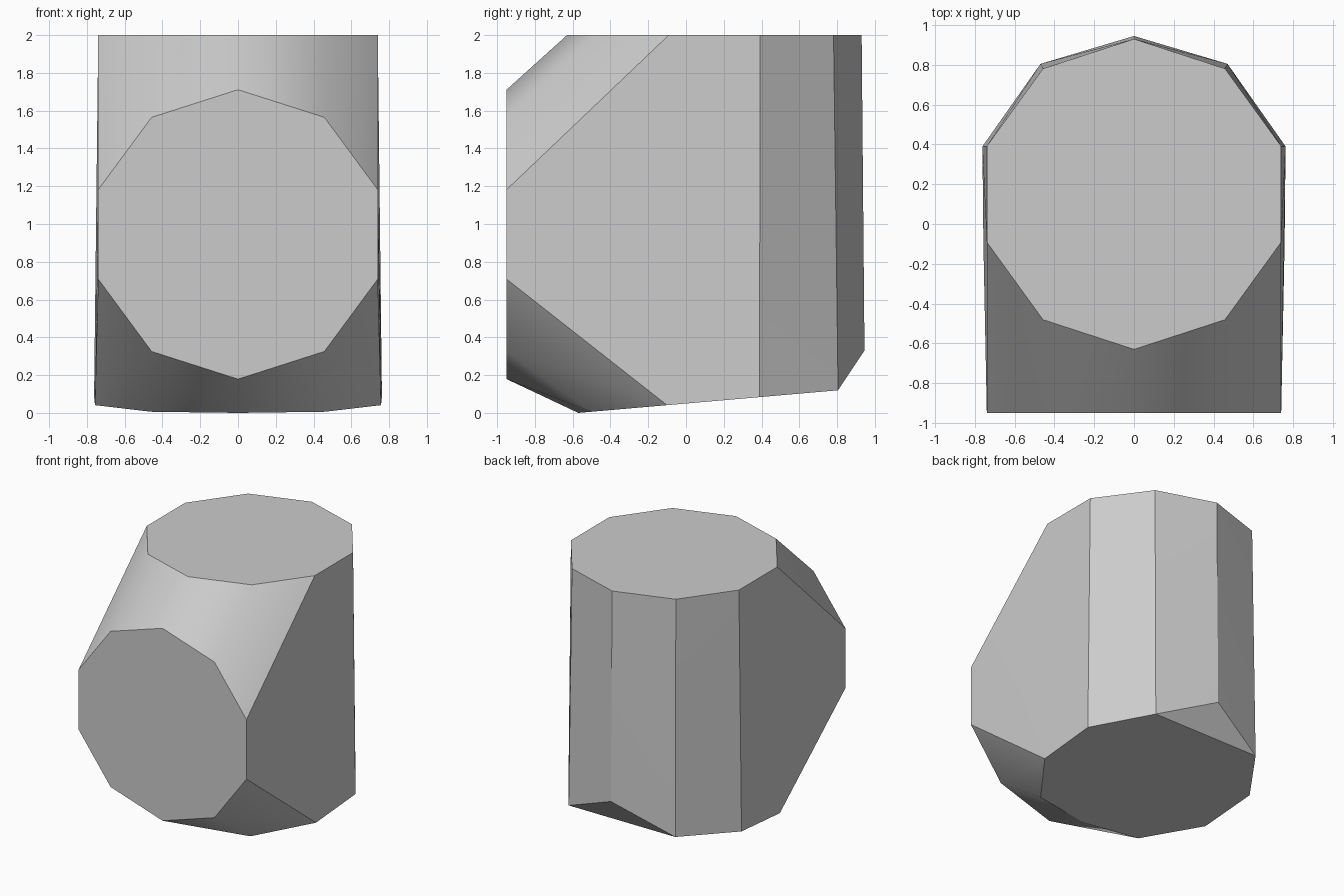
import bpy, bmesh
from math import sin, cos, pi, radians

if "Cube" in bpy.data.objects:
    bpy.data.objects.remove(bpy.data.objects["Cube"], do_unlink=True)

SIDES = 10


def ring(center, radius_x, radius):
    """Ten-sided ring with a corner pointing up, as (x, height) pairs."""
    return [(radius_x * sin(2 * pi * i / SIDES), center + radius * cos(2 * pi * i / SIDES))
            for i in range(SIDES)]


# Front and top end caps
points = [(x, -0.95, z) for x, z in ring(0.945, 0.778, 0.766)]
points += [(x, y, 2.0) for x, y in ring(0.15, 0.778, 0.78)]

# Slanted bottom cap, half outline mirrored, rising towards the back
for x, y in [(0, -0.57), (0.46, -0.5), (0.757, -0.1), (0.762, 0.39), (0.47, 0.805)]:
    z = 0.087 * (y + 0.57)
    points += [(x, y, z), (-x, y, z)] if x else [(x, y, z)]
points.append((0, 0.945, 0.33))

# Skin the caps into one elbow-shaped solid
bm = bmesh.new()
for p in points:
    bm.verts.new(p)
bmesh.ops.convex_hull(bm, input=bm.verts)
bmesh.ops.dissolve_limit(bm, angle_limit=radians(0.2), verts=bm.verts, edges=bm.edges)
bmesh.ops.recalc_face_normals(bm, faces=bm.faces)
mesh = bpy.data.meshes.new("elbow_block")
bm.to_mesh(mesh)
bm.free()
block = bpy.data.objects.new("elbow_block", mesh)
bpy.context.collection.objects.link(block)

# Plain grey finish
grey = bpy.data.materials.new("light_grey")
grey.use_nodes = True
color = (0.6, 0.6, 0.6, 1)
grey.diffuse_color = color
grey.node_tree.nodes["Principled BSDF"].inputs["Base Color"].default_value = color
mesh.materials.append(grey)

# Soft blend between shallow facets, crisp elsewhere
bpy.ops.object.select_all(action="DESELECT")
block.select_set(True)
bpy.context.view_layer.objects.active = block
bpy.ops.object.shade_smooth_by_angle(angle=radians(30))
